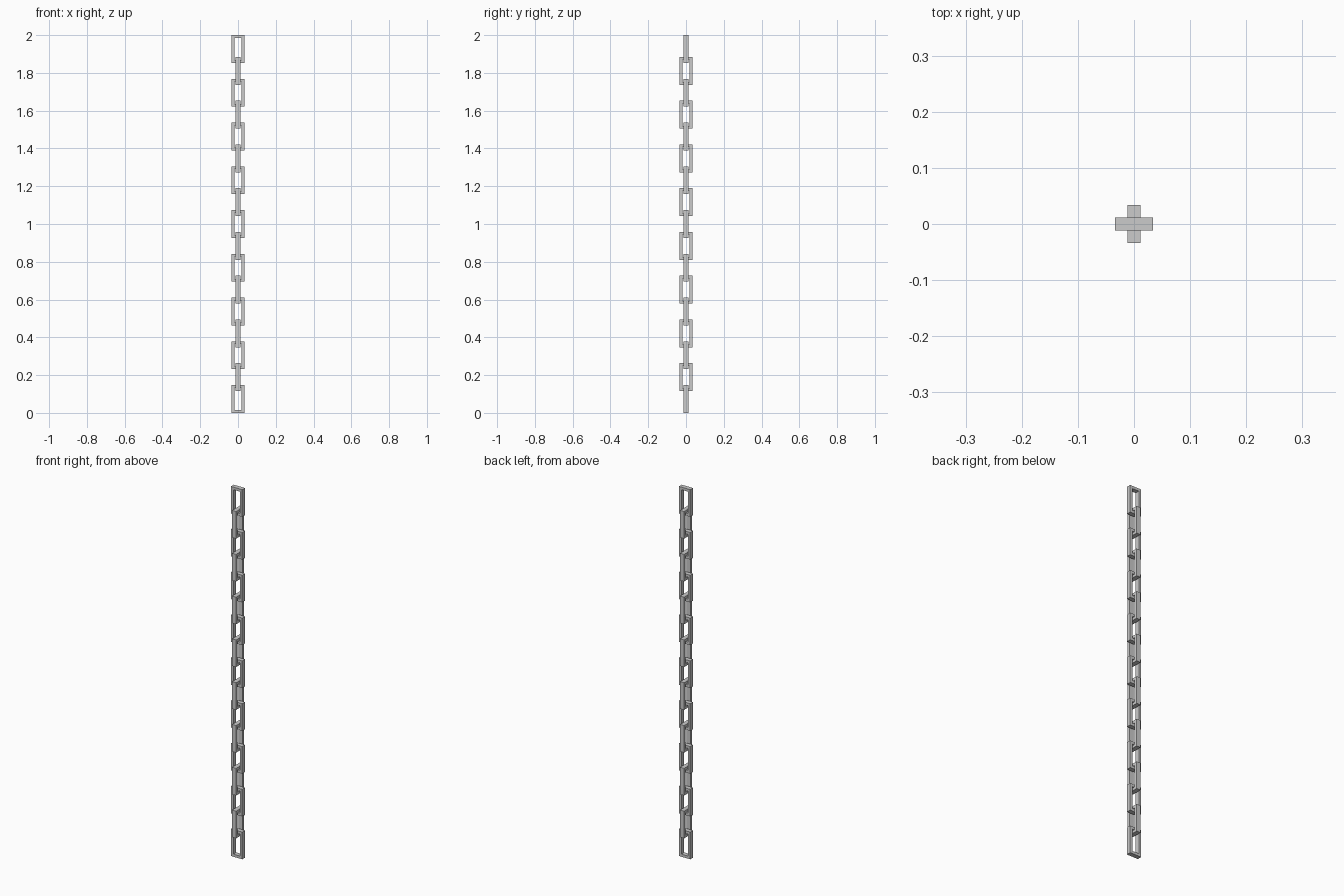
import bpy, bmesh, math
from mathutils import Matrix

if "Cube" in bpy.data.objects:
    bpy.data.objects.remove(bpy.data.objects["Cube"])

COUNT = 17            # links, alternating direction
LENGTH, WIDTH = 0.147, 0.067
BAR, DEPTH = 0.014, 0.024
PITCH = (2.0 - LENGTH) / (COUNT - 1)


def link_mesh():
    # Rectangular ring in the XZ plane with a flat rectangular section
    bm = bmesh.new()
    w, h, d = WIDTH / 2, LENGTH / 2, DEPTH / 2
    corners = [(-1, -1), (1, -1), (1, 1), (-1, 1)]
    rings = []
    for sx, sz in corners:
        section = [(0, -d), (0, d), (BAR, d), (BAR, -d)]
        rings.append([bm.verts.new((sx * (w - i), y, sz * (h - i))) for i, y in section])
    for k in range(4):
        a, b = rings[k], rings[(k + 1) % 4]
        for j in range(4):
            n = (j + 1) % 4
            bm.faces.new((a[j], b[j], b[n], a[n]))
    bmesh.ops.recalc_face_normals(bm, faces=bm.faces)
    mesh = bpy.data.meshes.new("chain_link")
    bm.to_mesh(mesh)
    bm.free()
    return mesh


# Chain: each link turned a quarter turn from the one below
mesh = link_mesh()
for i in range(COUNT):
    link = bpy.data.objects.new(f"chain_link_{i + 1}", mesh)
    link.location.z = LENGTH / 2 + i * PITCH
    link.rotation_euler.z = math.pi / 2 * (i % 2)
    bpy.context.collection.objects.link(link)
